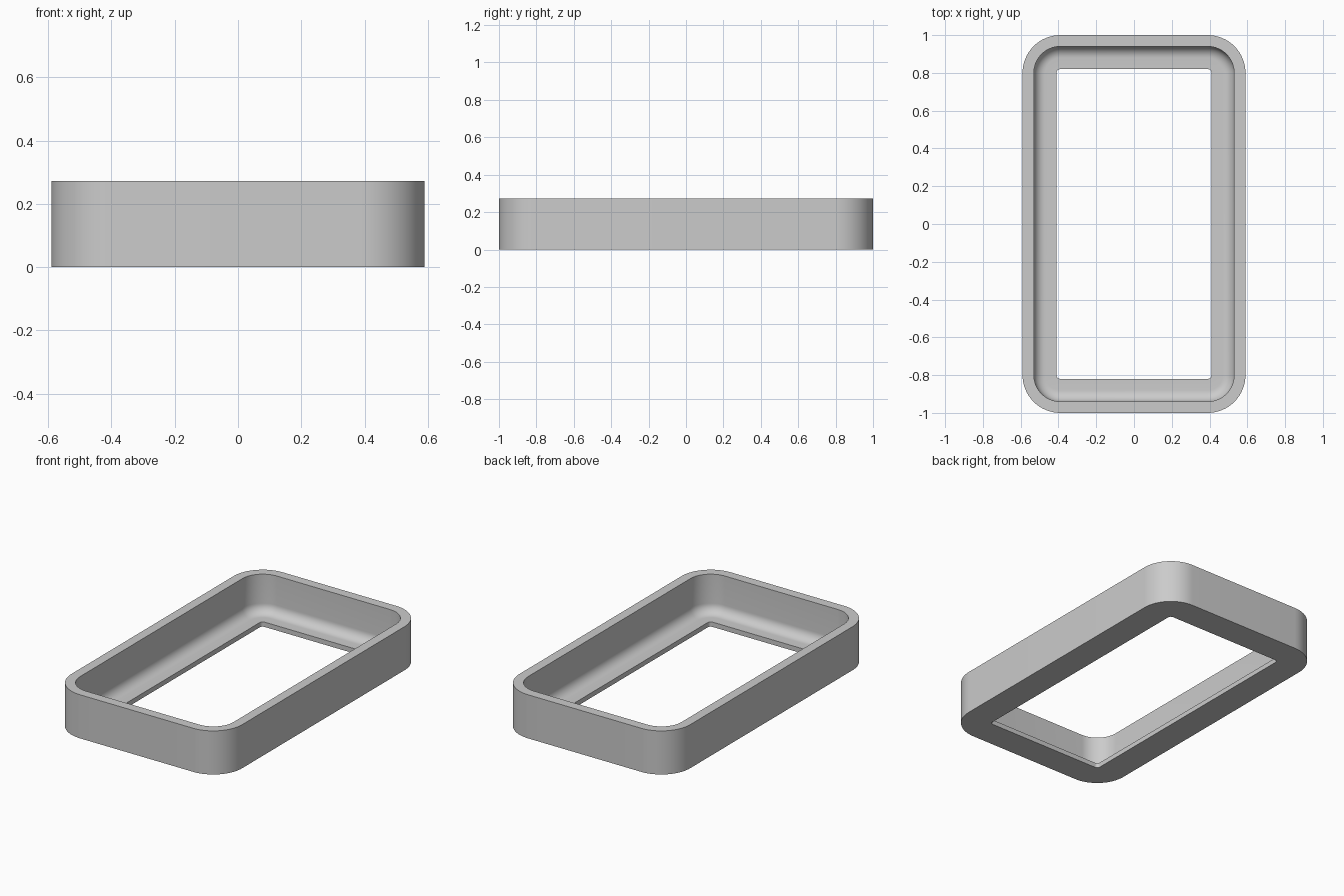
import bpy, math

if "Cube" in bpy.data.objects:
    bpy.data.objects.remove(bpy.data.objects["Cube"])

HALF_X, HALF_Y, RADIUS = 0.59, 1.0, 0.2
HEIGHT, WALL, RIM, LIP, FILLET = 0.272, 0.06, 0.18, 0.03, 0.06
STEPS = 16  # segments per rounded corner


def rounded_loop(inset, z):
    """Rounded rectangle, inset from the outer outline, at height z."""
    r = RADIUS - inset
    pts = []
    for quarter, (sx, sy) in enumerate([(1, 1), (-1, 1), (-1, -1), (1, -1)]):
        for i in range(STEPS + 1):
            a = math.pi / 2 * (quarter + i / STEPS)
            pts.append((sx * (HALF_X - RADIUS) + r * math.cos(a),
                        sy * (HALF_Y - RADIUS) + r * math.sin(a), z))
    return pts


# Wall cross-section as (inset, height): outer wall, top rim, inner wall
profile = [(0, 0), (0, HEIGHT), (WALL, HEIGHT)]
# Concave fillet between the inner wall and the bottom lip
for i in range(11):
    a = math.pi / 2 * i / 10
    profile.append((WALL + FILLET * (1 - math.cos(a)),
                    LIP + FILLET * (1 - math.sin(a))))
# Edge of the bottom opening
profile += [(RIM, LIP), (RIM, 0)]

# Sweep the cross-section around the frame
verts = [p for inset, z in profile for p in rounded_loop(inset, z)]
n, m = 4 * (STEPS + 1), len(profile)
faces = [(k * n + j, k * n + (j + 1) % n,
          (k + 1) % m * n + (j + 1) % n, (k + 1) % m * n + j)
         for k in range(m) for j in range(n)]
mesh = bpy.data.meshes.new("frame")
mesh.from_pydata(verts, [], faces)
frame = bpy.data.objects.new("frame", mesh)
bpy.context.collection.objects.link(frame)

grey = bpy.data.materials.new("light_grey")
grey.diffuse_color = (0.6, 0.6, 0.6, 1)
grey.use_nodes = True
grey.node_tree.nodes["Principled BSDF"].inputs["Base Color"].default_value = grey.diffuse_color
mesh.materials.append(grey)

# Smooth corners and fillet, crisp rims
bpy.context.view_layer.objects.active = frame
frame.select_set(True)
bpy.ops.object.shade_smooth_by_angle(angle=math.radians(30))
